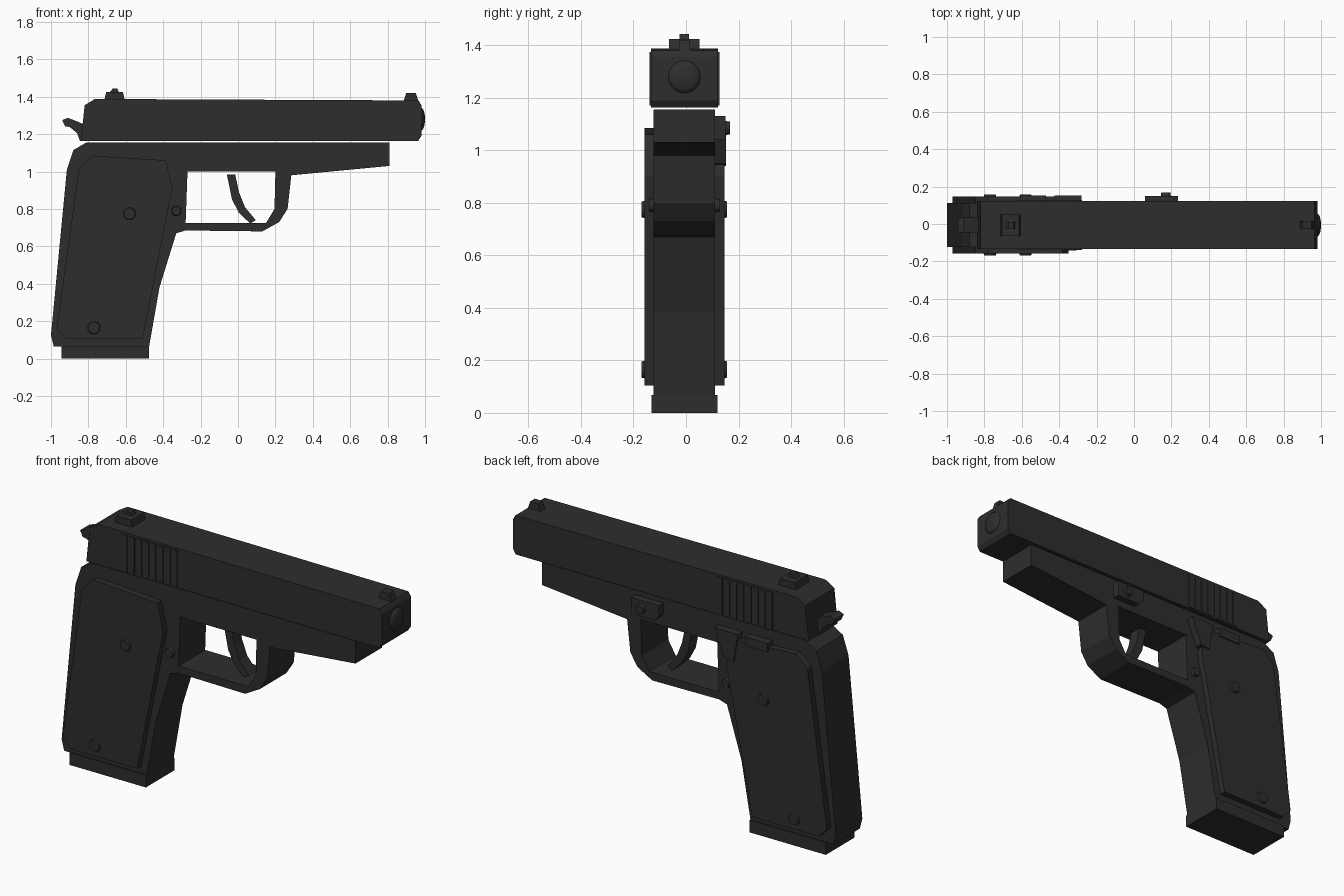
import bpy, bmesh, math
from mathutils import Matrix, Vector

cube = bpy.data.objects.get("Cube")
if cube:
    bpy.data.objects.remove(cube, do_unlink=True)

# One dark metal colour for everything
metal = bpy.data.materials.new("dark_gunmetal")
metal.use_nodes = True
COLOUR = (0.027, 0.027, 0.027, 1)
metal.diffuse_color = COLOUR
metal.node_tree.nodes["Principled BSDF"].inputs["Base Color"].default_value = COLOUR

MID = -0.006  # middle plane of the body


def finish(name, bm, smooth=False):
    bmesh.ops.recalc_face_normals(bm, faces=bm.faces)
    mesh = bpy.data.meshes.new(name)
    bm.to_mesh(mesh)
    bm.free()
    mesh.materials.append(metal)
    obj = bpy.data.objects.new(name, mesh)
    bpy.context.collection.objects.link(obj)
    if smooth:
        bpy.ops.object.select_all(action='DESELECT')
        obj.select_set(True)
        bpy.context.view_layer.objects.active = obj
        bpy.ops.object.shade_smooth_by_angle(angle=math.radians(50))
    return obj


def plate(name, outline, y0, y1):
    """Side outline (x, z) extruded from y0 to y1."""
    bm = bmesh.new()
    face = bm.faces.new([bm.verts.new((x, y0, z)) for x, z in outline])
    new = bmesh.ops.extrude_face_region(bm, geom=[face])["geom"]
    verts = [v for v in new if isinstance(v, bmesh.types.BMVert)]
    bmesh.ops.translate(bm, verts=verts, vec=(0, y1 - y0, 0))
    return finish(name, bm)


def centred(name, outline, half):
    return plate(name, outline, MID - half, MID + half)


def box(x0, x1, z0, z1):
    return [(x0, z0), (x1, z0), (x1, z1), (x0, z1)]


def stud(name, x, z, r, side, y0, y1):
    """Low domed button pointing outward along side * y."""
    bm = bmesh.new()
    bmesh.ops.create_cone(bm, cap_ends=True, segments=20, radius1=r, radius2=r * 0.85,
                          depth=y1 - y0,
                          matrix=Matrix.Translation((x, MID + side * (y0 + y1) / 2, z))
                          @ Matrix.Rotation(-side * math.pi / 2, 4, 'X'))
    return finish(name, bm, True)


# Frame with grip and dust cover
centred("frame", [(-0.81, 1.156), (-0.88, 1.115), (-0.915, 1.01), (-1.0, 0.125),
                  (-0.985, 0.065), (-0.475, 0.065), (-0.42, 0.38), (-0.33, 0.67),
                  (-0.28, 0.685), (-0.28, 0.725), (-0.27, 1.0), (0.2, 1.0),
                  (0.285, 0.98), (0.81, 1.03), (0.81, 1.156)], 0.117)
centred("trigger_guard", [(-0.28, 0.685), (0.13, 0.68), (0.22, 0.73), (0.265, 0.8),
                          (0.285, 0.98), (0.2, 1.0), (0.195, 0.8), (0.15, 0.725),
                          (-0.28, 0.725)], 0.117)
centred("magazine_base", box(-0.945, -0.475, 0, 0.068), 0.126)
centred("trigger", [(-0.06, 0.985), (-0.015, 0.985), (0.005, 0.89), (0.037, 0.81),
                    (0.095, 0.74), (0.065, 0.722), (0.005, 0.78), (-0.032, 0.85),
                    (-0.048, 0.93)], 0.035)

# Slide, hammer and sights
centred("slide", [(-0.84, 1.163), (-0.82, 1.355), (-0.765, 1.388), (0.965, 1.38),
                  (0.98, 1.355), (0.98, 1.19), (0.963, 1.163)], 0.128)
centred("hammer", [(-0.94, 1.275), (-0.91, 1.287), (-0.865, 1.27), (-0.82, 1.25),
                   (-0.82, 1.163), (-0.845, 1.163), (-0.86, 1.205), (-0.9, 1.238),
                   (-0.925, 1.242)], 0.04)
centred("rear_sight", [(-0.715, 1.38), (-0.605, 1.38), (-0.615, 1.425), (-0.705, 1.425)], 0.058)
centred("rear_sight_blade", [(-0.69, 1.42), (-0.635, 1.42), (-0.645, 1.443), (-0.67, 1.443)], 0.018)
centred("front_sight", [(0.885, 1.375), (0.965, 1.375), (0.95, 1.42), (0.9, 1.42)], 0.021)

# Muzzle plug
bm = bmesh.new()
bmesh.ops.create_uvsphere(bm, u_segments=24, v_segments=12, radius=1,
                          matrix=Matrix.Translation((0.978, MID, 1.28))
                          @ Matrix.Diagonal(Vector((0.022, 0.062, 0.062, 1))))
finish("muzzle", bm, True)

# Parts repeated on both sides
grip = [(-0.78, 1.085), (-0.385, 1.06), (-0.35, 0.905), (-0.375, 0.79), (-0.51, 0.105),
        (-0.92, 0.105), (-0.97, 0.16), (-0.85, 1.02)]
for side, label in ((-1, "right"), (1, "left")):
    plate(label + "_grip_panel", grip, MID + side * 0.11, MID + side * 0.152)
    stud(label + "_upper_screw", -0.58, 0.775, 0.035, side, 0.145, 0.163)
    stud(label + "_lower_screw", -0.77, 0.165, 0.036, side, 0.145, 0.163)
    stud(label + "_guard_pin", -0.33, 0.79, 0.028, side, 0.11, 0.135)
    # Slide serrations
    for i in range(8):
        x = -0.62 + i * 0.044
        plate(f"{label}_serration_{i + 1}", box(x, x + 0.034, 1.17, 1.375),
              MID + side * 0.12, MID + side * 0.133)

# Controls on the left side only
plate("takedown_plate", [(0.06, 1.07), (0.09, 1.04), (0.235, 1.04), (0.235, 1.13), (0.06, 1.13)],
      0.1, 0.15)
stud("takedown_button", 0.17, 1.085, 0.028, 1, 0.15, 0.174)
plate("slide_release", box(-0.61, -0.47, 1.05, 1.1), 0.1, 0.153)
plate("safety_lever", [(-0.425, 1.1), (-0.28, 1.1), (-0.34, 0.95), (-0.4, 0.94)], 0.1, 0.153)
